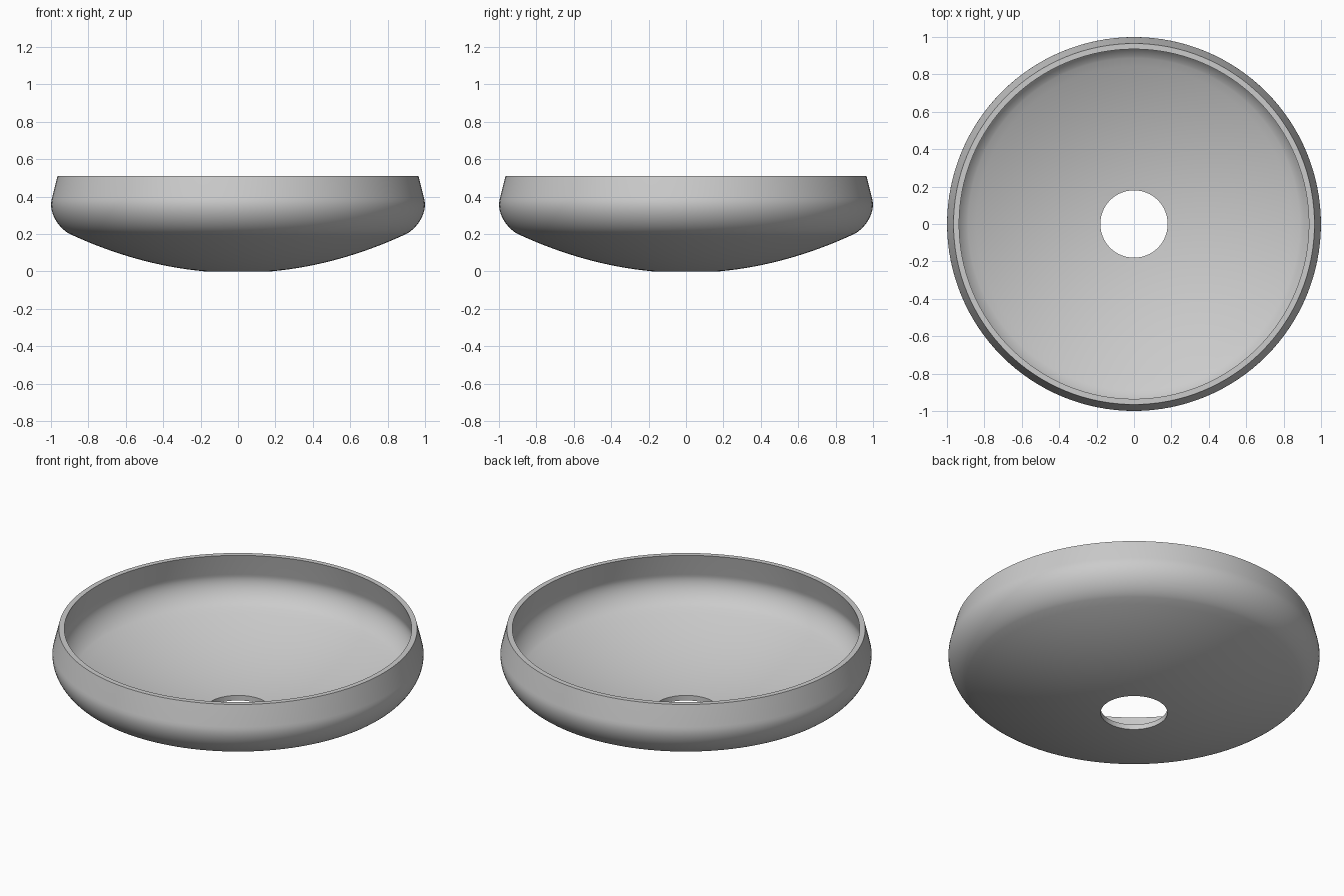
import bpy, bmesh, math
from mathutils import Vector

cube = bpy.data.objects.get("Cube")
if cube:
    bpy.data.objects.remove(cube, do_unlink=True)

THICK, HOLE, HEIGHT, SEGMENTS = 0.03, 0.18, 0.51, 128


def material(name, value):
    mat = bpy.data.materials.new(name)
    mat.use_nodes = True
    color = (value, value, value, 1)
    mat.diffuse_color = color
    mat.node_tree.nodes["Principled BSDF"].inputs["Base Color"].default_value = color
    return mat


def bezier(p0, p1, p2, p3, count):
    a, b, c, d = (Vector(p) for p in (p0, p1, p2, p3))
    for i in range(1, count + 1):
        t = i / count
        s = 1 - t
        yield a * s**3 + b * 3 * s * s * t + c * 3 * s * t * t + d * t**3


# Outer profile: shallow curved floor, rounded shoulder, tapered wall
outer = []
for i in range(17):
    r = HOLE + (0.9 - HOLE) * i / 16
    outer.append(Vector((r, 0.257 * (r * r - HOLE * HOLE))))
outer += bezier(outer[-1], (0.965, 0.235), (1.015, 0.32), (0.995, 0.39), 14)
outer.append(Vector((0.965, HEIGHT)))

# Inner profile: the outer one moved inwards by the wall thickness
inner = []
for i, p in enumerate(outer):
    along = (outer[min(i + 1, len(outer) - 1)] - outer[max(i - 1, 0)]).normalized()
    inner.append(p + Vector((-along.y, along.x)) * THICK)
inner[0] = Vector((HOLE, THICK))
inner[-1] = Vector((0.935, HEIGHT))

# Revolve the closed section into a bowl with a drain hole
bm = bmesh.new()
ring = [bm.verts.new((p.x, 0, p.y)) for p in outer + inner[::-1]]
edges = [bm.edges.new((v, ring[i - 1])) for i, v in enumerate(ring)]
bmesh.ops.spin(bm, geom=ring + edges, cent=(0, 0, 0), axis=(0, 0, 1),
               angle=math.tau, steps=SEGMENTS, use_duplicate=False)
bmesh.ops.remove_doubles(bm, verts=bm.verts, dist=0.0001)
bmesh.ops.recalc_face_normals(bm, faces=bm.faces)
mesh = bpy.data.meshes.new("basin_bowl")
bm.to_mesh(mesh)
bm.free()

bowl = bpy.data.objects.new("basin_bowl", mesh)
bpy.context.collection.objects.link(bowl)
mesh.materials.append(material("light grey ceramic", 0.6))
bpy.ops.object.select_all(action="DESELECT")
bowl.select_set(True)
bpy.context.view_layer.objects.active = bowl
bpy.ops.object.shade_smooth_by_angle(angle=math.radians(35))
